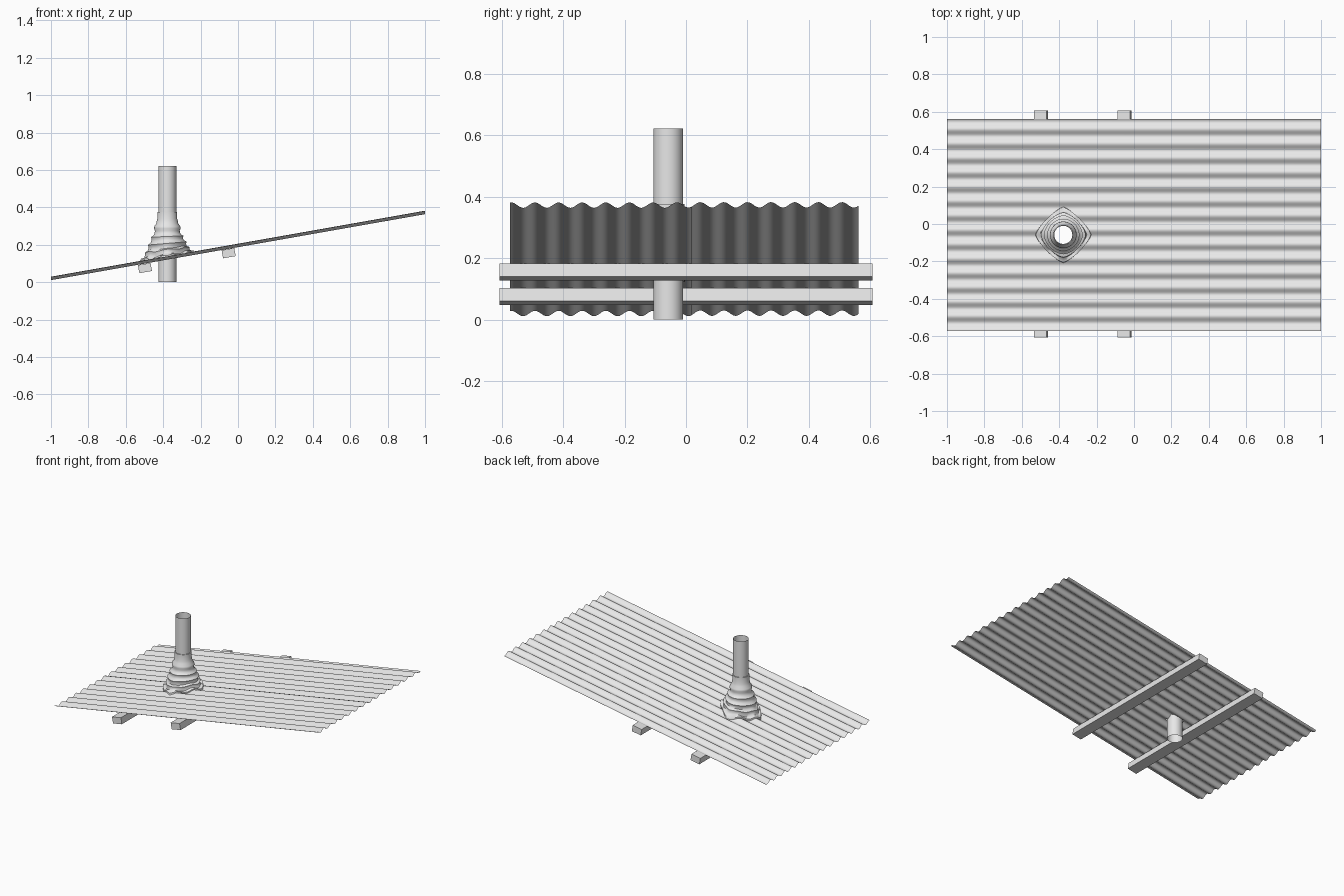
import bpy, bmesh, math
from mathutils import Matrix, Vector

cube = bpy.data.objects.get("Cube")
if cube:
    bpy.data.objects.remove(cube, do_unlink=True)

PITCH = 0.0769            # corrugation spacing
WAVE = 0.0088             # corrugation amplitude
SLOPE = math.radians(10)
PIPE_X, PIPE_Y, PIPE_R = -0.378, -0.058, 0.048

grey = bpy.data.materials.new("light_grey")
grey.use_nodes = True
grey.diffuse_color = (0.8, 0.8, 0.8, 1)
bsdf = next(n for n in grey.node_tree.nodes if n.type == 'BSDF_PRINCIPLED')
bsdf.inputs["Base Color"].default_value = grey.diffuse_color


def plane_z(x):
    return 0.196 + x * math.tan(SLOPE)


def wave_z(y):
    return WAVE * math.cos(2 * math.pi * (y - 0.508) / PITCH)


def finish(name, bm, smooth=None):
    mesh = bpy.data.meshes.new(name)
    bm.to_mesh(mesh)
    bm.free()
    mesh.materials.append(grey)
    obj = bpy.data.objects.new(name, mesh)
    bpy.context.collection.objects.link(obj)
    if smooth:
        bpy.ops.object.select_all(action='DESELECT')
        obj.select_set(True)
        bpy.context.view_layer.objects.active = obj
        bpy.ops.object.shade_smooth_by_angle(angle=math.radians(smooth))
    return obj


def loft(bm, rows, closed=False):
    """Skin neighbouring rows of points with quads."""
    rows = [[bm.verts.new(p) for p in row] for row in rows]
    for a, b in zip(rows, rows[1:]):
        for i in range(len(a) if closed else len(a) - 1):
            j = (i + 1) % len(a)
            bm.faces.new((a[i], a[j], b[j], b[i]))


# Corrugated sheets, lapped near the middle, with a hole for the pipe
def corrugated_sheet(name, y0, y1, lift):
    fine = [PIPE_X + 0.006 * i for i in range(-10, 11)]
    xs = [-1] + fine + [1]
    count = round((y1 - y0) / PITCH * 12)
    ys = [y0 + (y1 - y0) * i / count for i in range(count + 1)]
    bm = bmesh.new()
    loft(bm, [[(x, y, plane_z(x) + wave_z(y) + lift) for x in xs] for y in ys])
    hole = [f for f in bm.faces if any(
        math.hypot(v.co.x - PIPE_X, v.co.y - PIPE_Y) < PIPE_R for v in f.verts)]
    bmesh.ops.delete(bm, geom=hole, context='FACES')
    finish(name, bm, 60)


corrugated_sheet("roof_sheet_front", -0.573, 0.02, 0)
corrugated_sheet("roof_sheet_back", -0.026, 0.562, 0.001)

# Battens under the sheets, tilted with the slope
for name, x, z in (("lower_batten", -0.4975, 0.0755), ("upper_batten", -0.05, 0.155)):
    bm = bmesh.new()
    bmesh.ops.create_cube(bm, size=1)
    bmesh.ops.scale(bm, vec=Vector((0.0685, 1.216, 0.0437)), verts=bm.verts)
    bmesh.ops.transform(bm, verts=bm.verts, matrix=Matrix.Translation((x, 0, z))
                        @ Matrix.Rotation(-SLOPE, 4, 'Y'))
    finish(name, bm)

# Open upright pipe
SIDES = 48
angles = [2 * math.pi * i / SIDES for i in range(SIDES)]
bm = bmesh.new()
loft(bm, [[(PIPE_X + PIPE_R * math.cos(a), PIPE_Y + PIPE_R * math.sin(a), z)
           for a in angles] for z in (0, 0.622)], closed=True)
finish("vent_pipe", bm, 40)

# Stepped rubber boot: a rounded diamond flange turning into a round collar
# (radius, height above the sheet)
boot_profile = [
    (0.150, 0.003), (0.147, 0.013), (0.126, 0.018), (0.119, 0.033),
    (0.120, 0.044), (0.103, 0.053), (0.100, 0.068), (0.104, 0.078),
    (0.088, 0.089), (0.083, 0.104), (0.086, 0.115), (0.071, 0.126),
    (0.066, 0.145), (0.071, 0.158), (0.069, 0.170), (0.058, 0.185),
    (0.056, 0.200), (0.053, 0.210), (0.053, 0.246), (PIPE_R, 0.246)]


def boot_ring(radius, height):
    power = 1.25 + 0.75 * min(1, height / 0.13)
    tilt = max(0, 1 - height / 0.15)
    follow = max(0, 1 - height / 0.07)
    ring = []
    for a in angles:
        c, s = math.cos(a), math.sin(a)
        r = radius * (abs(c) ** power + abs(s) ** power) ** (-1 / power)
        x, y = PIPE_X + r * c, PIPE_Y + r * s
        z = plane_z(PIPE_X) + tilt * (plane_z(x) - plane_z(PIPE_X))
        ring.append((x, y, z + follow * wave_z(y) + height))
    return ring


bm = bmesh.new()
loft(bm, [boot_ring(r, h) for r, h in boot_profile], closed=True)
finish("pipe_boot", bm, 50)
